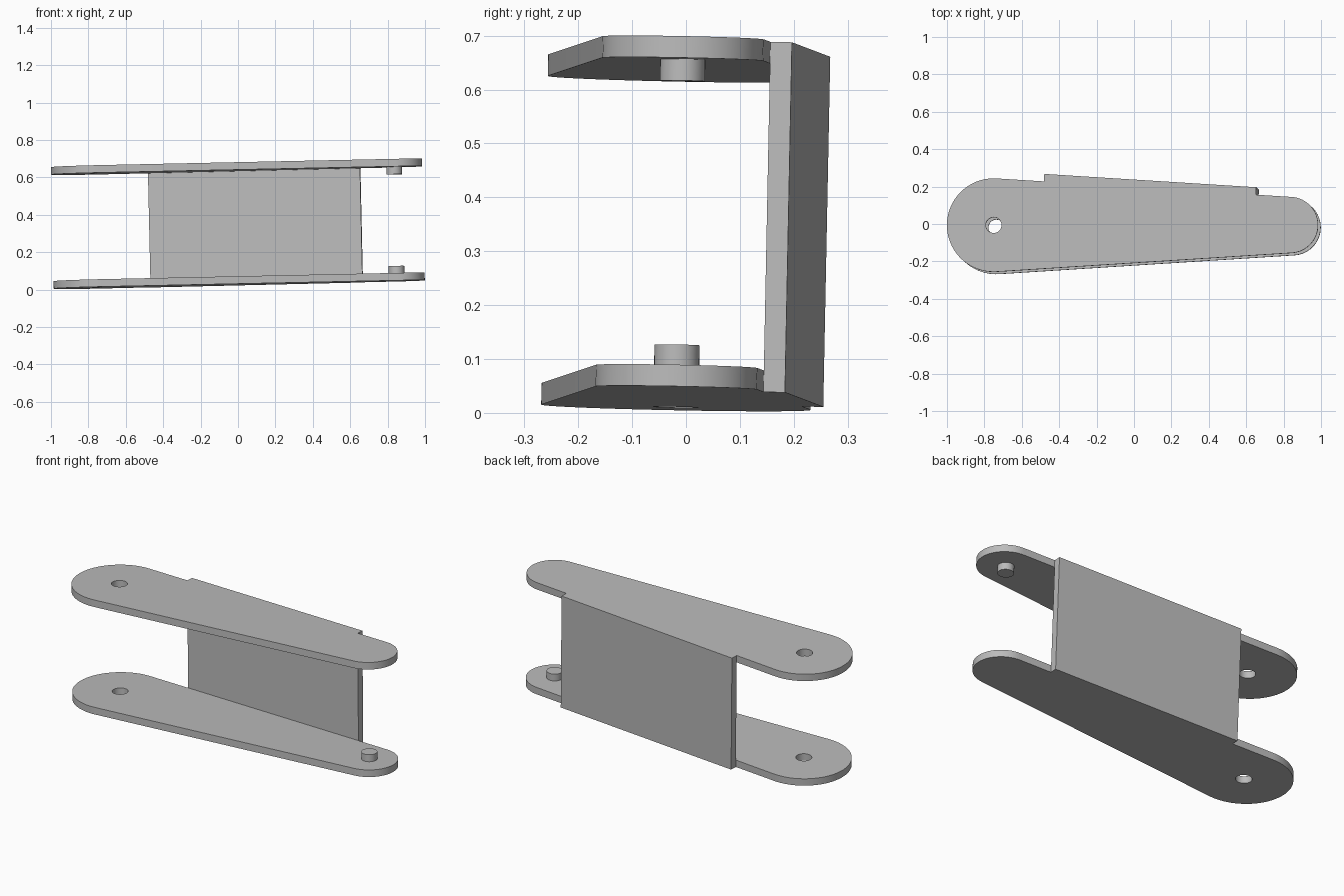
import bpy, bmesh, math
from mathutils import Matrix, Vector

cube = bpy.data.objects.get("Cube")
if cube:
    bpy.data.objects.remove(cube, do_unlink=True)

# Main sizes, in the bracket's own level frame
BIG_X, BIG_R = -0.736, 0.25
SMALL_X, SMALL_R = 0.849, 0.15
HOLE_R = PIN_R = 0.042
THICK, HEIGHT = 0.04, 0.65
TILT = (Matrix.Translation((0, -0.0185, 0.027))
        @ Matrix.Rotation(-0.02, 4, 'X') @ Matrix.Rotation(-0.0225, 4, 'Y'))

grey = bpy.data.materials.new("plain_grey")
grey.use_nodes = True
colour = (0.5, 0.5, 0.5, 1)
grey.diffuse_color = colour
grey.node_tree.nodes["Principled BSDF"].inputs["Base Color"].default_value = colour


def arc(cx, radius, start, end, steps):
    """Points along an arc centred on the long axis."""
    angles = [start + (end - start) * i / steps for i in range(steps + 1)]
    return [(cx + radius * math.cos(a), radius * math.sin(a)) for a in angles]


def prism(name, loops, z, depth):
    """Fill an outline (with optional holes) and extrude it upwards."""
    bm = bmesh.new()
    edges = []
    for loop in loops:
        verts = [bm.verts.new((x, y, z)) for x, y in loop]
        edges += [bm.edges.new((v, verts[i - 1])) for i, v in enumerate(verts)]
    bmesh.ops.triangle_fill(bm, edges=edges, use_beauty=True)
    result = bmesh.ops.extrude_face_region(bm, geom=bm.faces[:])
    top = [g for g in result["geom"] if isinstance(g, bmesh.types.BMVert)]
    bmesh.ops.translate(bm, verts=top, vec=(0, 0, depth))
    bmesh.ops.recalc_face_normals(bm, faces=bm.faces[:])
    bmesh.ops.dissolve_limit(bm, angle_limit=0.001, verts=bm.verts[:],
                             edges=bm.edges[:])
    mesh = bpy.data.meshes.new(name)
    bm.to_mesh(mesh)
    bm.free()
    mesh.materials.append(grey)
    obj = bpy.data.objects.new(name, mesh)
    bpy.context.collection.objects.link(obj)
    obj.matrix_world = TILT
    bpy.ops.object.select_all(action='DESELECT')
    obj.select_set(True)
    bpy.context.view_layer.objects.active = obj
    bpy.ops.object.shade_smooth_by_angle(angle=math.radians(30))
    return obj


# Tapered arm outline: two round ends joined by their common tangents
slant = math.asin((BIG_R - SMALL_R) / (SMALL_X - BIG_X))
tangent = math.pi / 2 - slant
outline = (arc(SMALL_X, SMALL_R, -tangent, tangent, 32)
           + arc(BIG_X, BIG_R, tangent, 2 * math.pi - tangent, 40))
hole = arc(BIG_X, HOLE_R, 0, 2 * math.pi, 32)[:-1]
pin = arc(SMALL_X, PIN_R, 0, 2 * math.pi, 32)[:-1]

# Arms, with pins facing each other
prism("lower_arm", [outline, hole], 0, THICK)
prism("upper_arm", [outline, hole], HEIGHT - THICK, THICK)
prism("lower_pin", [pin], THICK, THICK)
prism("upper_pin", [pin], HEIGHT - 2 * THICK, THICK)

# Back wall lying along the rear slanted edge of both arms
normal = Vector((math.cos(tangent), math.sin(tangent)))
along = Vector((normal.y, -normal.x))
base = Vector((BIG_X, 0)) + normal * BIG_R
near, far = base + along * 0.253, base + along * 1.389
prism("back_wall", [[near, far, far + normal * THICK, near + normal * THICK]],
      0, HEIGHT)
